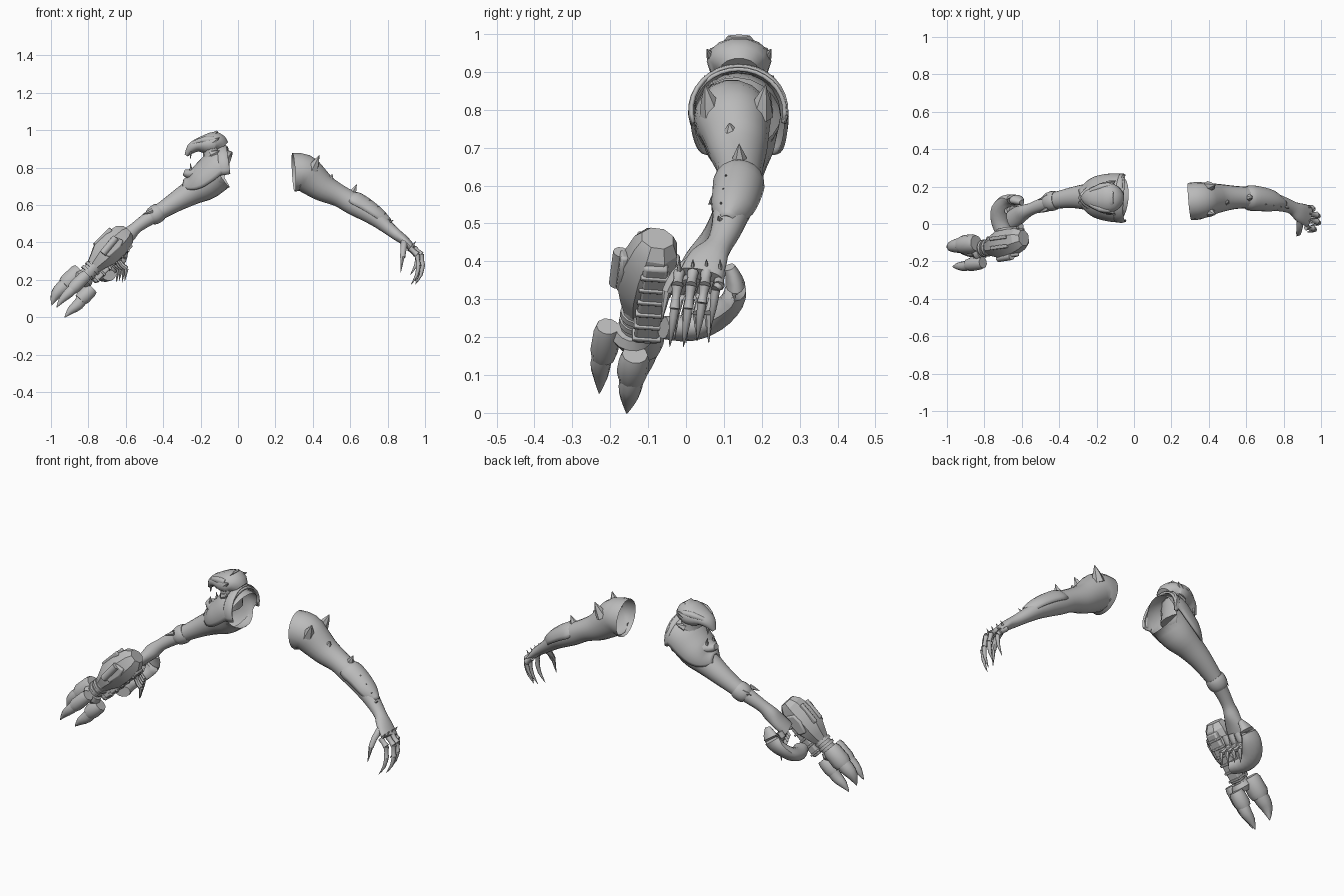
import bpy, bmesh, math
from mathutils import Vector as V, Matrix

grey = bpy.data.materials.new("grey")
grey.diffuse_color = (0.5, 0.5, 0.5, 1)


def finish(name, bm, bevel=0.0, angle=45):
    bmesh.ops.recalc_face_normals(bm, faces=bm.faces)
    me = bpy.data.meshes.new(name)
    bm.to_mesh(me)
    bm.free()
    ob = bpy.data.objects.new(name, me)
    bpy.context.collection.objects.link(ob)
    me.materials.append(grey)
    if bevel:
        m = ob.modifiers.new("bevel", 'BEVEL')
        m.width, m.segments = bevel, 2
    bpy.ops.object.select_all(action='DESELECT')
    ob.select_set(True)
    bpy.context.view_layer.objects.active = ob
    bpy.ops.object.shade_smooth_by_angle(angle=math.radians(angle))
    return ob


def resample(rows, steps):
    """Catmull-Rom through rows of numbers."""
    p = [rows[0]] + list(rows) + [rows[-1]]
    out = []
    for i in range(1, len(p) - 2):
        for s in range(steps):
            t = s / steps
            out.append([0.5 * (2*b + (c-a)*t + (2*a-5*b+4*c-d)*t*t + (3*b-a-3*c+d)*t**3)
                        for a, b, c, d in zip(p[i-1], p[i], p[i+1], p[i+2])])
    return out + [list(rows[-1])]


def loft(name, rows, n=14, ref=(0, 1, 0), arc=None, open_start=False, steps=3, mat=None, thick=0, rot=0, angle=45):
    """Rows are x, y, z, side radius, up radius; arc limits the ring to a shell."""
    rows = [list(r) if len(r) == 5 else list(r) + [r[3]] for r in rows]
    rows = resample(rows, steps)
    pts = [V(r[:3]) for r in rows]
    bm, rings = bmesh.new(), []
    a0, a1 = arc or (rot, rot + 2 * math.pi)
    k = n + 1 if arc else n
    for i, r in enumerate(rows):
        t = (pts[min(i+1, len(pts)-1)] - pts[max(i-1, 0)]).normalized()
        s = V(ref) - t * t.dot(V(ref))
        s.normalize()
        u = s.cross(t)
        if u.z < 0:
            u = -u
        ring = []
        for j in range(k):
            a = a0 + (a1 - a0) * j / n
            ring.append(bm.verts.new(pts[i] + s * math.cos(a) * max(r[3], .001) + u * math.sin(a) * max(r[4], .001)))
        rings.append(ring)
    for A, B in zip(rings, rings[1:]):
        for j in range(n):
            bm.faces.new((A[j], A[(j+1) % k], B[(j+1) % k], B[j]))
    if not arc:
        if not open_start:
            bm.faces.new(rings[0])
        bm.faces.new(rings[-1])
    if mat:
        bm.transform(mat)
    ob = finish(name, bm, 0, angle)
    if thick:
        m = ob.modifiers.new("shell", 'SOLIDIFY')
        m.thickness, m.offset = thick, 0
    return ob


def spike(name, base, tip, r, n=6, mat=None):
    b, t = V(base), V(tip)
    m = b.lerp(t, .5)
    ref = (0, 1, 0) if abs((t - b).normalized().y) < .8 else (0, 0, 1)
    return loft(name, [(*b, r), (*m, r * .6), (*t, .001)], n, ref, steps=1, mat=mat)


def block(name, prof, y0, y1, mat, bevel=.008):
    """Extrude a length/height profile across the width."""
    bm = bmesh.new()
    a = [bm.verts.new((x, y0, z)) for x, z in prof]
    b = [bm.verts.new((x, y1, z)) for x, z in prof]
    bm.faces.new(a)
    bm.faces.new(b)
    for i in range(len(a)):
        j = (i + 1) % len(a)
        bm.faces.new((a[i], a[j], b[j], b[i]))
    bm.transform(mat)
    return finish(name, bm, bevel, 30)


def rect(x0, x1, z0, z1):
    return [(x0, z0), (x1, z0), (x1, z1), (x0, z1)]


# ---- clawed bare arm ----
loft("bare_arm", [(.297, .12, .775, .10, .105), (.35, .125, .773, .10, .10), (.40, .132, .735, .088, .09),
                  (.46, .138, .69, .076, .075), (.54, .142, .65, .062, .06), (.61, .14, .61, .058, .06),
                  (.68, .132, .57, .057, .055), (.74, .12, .53, .05, .047), (.80, .105, .48, .04, .036),
                  (.85, .085, .44, .036, .03), (.89, .06, .41, .052, .026), (.935, .04, .365, .058, .02)],
     18, open_start=True)
loft("elbow_plate", [(.57, .142, .645, .03, .03), (.61, .14, .612, .062, .062), (.67, .135, .58, .062, .06),
                     (.74, .122, .535, .052, .05), (.79, .108, .493, .02, .038)], 10,
     arc=(-.1, math.pi + .1), thick=.008)
spike("elbow_spike", (.60, .142, .64), (.635, .14, .71), .03)
spike("upper_arm_spike", (.48, .12, .72), (.505, .115, .765), .035)
for y, yt in ((.07, .05), (.195, .21)):
    spike("shoulder_spike", (.395, y, .785), (.435, yt, .866), .035)
for i in range(4):
    f = i / 3
    spike("forearm_spike", (.67 + .13*f, .11 - .015*f, .60 - .10*f), (.71 + .12*f, .105 - .02*f, .63 - .11*f), .013, 4)
    y = .09 - .036 * i
    spike("knuckle_spike", (.93, y, .375), (.95, y, .405), .008, 5)
    ox = (-.015, .01, .012, -.01)[i]
    drop = (.05, .015, 0, .0)[i]
    # finger bones, then the claw at the tip
    a, b, c, d = (V((.93 + ox, y, .37)), V((.968 + ox, y - .005, .335)), V((.975 + ox, y - .012, .275 + drop)),
                  V((.935 + ox, y - .025, .175 + drop)))
    loft("finger_base", [(*a, .016), (*a.lerp(b, .5), .013), (*b, .017)], 8, steps=2)
    loft("finger_middle", [(*b, .015), (*b.lerp(c, .5), .011), (*c, .014)], 8, steps=2)
    loft("finger_claw", [(*c, .012), (*(c.lerp(d, .5) + V((.01, 0, 0))), .009), (*d, .001)], 8, steps=2)
loft("thumb", [(.89, .02, .40, .02), (.885, -.025, .365, .016), (.88, -.05, .32, .014)], 8, steps=2)
spike("thumb_claw", (.88, -.05, .325), (.87, -.065, .24), .012)

# ---- sleeved arm ----
loft("sleeve", [(-.07, .135, .782, .115, .11), (-.105, .138, .784, .112, .108), (-.17, .142, .715, .095, .09),
                (-.24, .145, .672, .074, .07), (-.32, .142, .625, .058, .056), (-.40, .13, .575, .047, .045),
                (-.46, .118, .538, .042, .04)], 20, open_start=True)
loft("cuff", [(-.415, .128, .567, .048, .046), (-.43, .125, .557, .053, .051), (-.455, .118, .54, .051, .049),
              (-.47, .114, .53, .042, .04)], 16, steps=2)
for y in (.08, .15):
    spike("cuff_tab", (-.46, y, .57), (-.51, y - .02, .55), .014)
loft("forearm", [(-.44, .12, .55, .042), (-.50, .10, .512, .036), (-.55, .08, .475, .033), (-.585, .065, .44, .04),
                 (-.62, .045, .40, .052, .032), (-.66, .02, .355, .05, .025)], 14)
for i in range(4):
    y, x = .08 - .03 * i, -.65 + .015 * i
    a, b, c = V((x, y, .36)), V((x - .03, y - .01, .30)), V((x + .01, y - .02, .26))
    loft("grip_finger", [(*a, .018), (*b, .014), (*c, .013)], 8, steps=2)
    spike("grip_claw", c, (-.65 + .015 * i, y - .02, .185 + .01 * (i % 2)), .012)

# ---- shoulder plate ----
loft("shoulder_plate", [(-.055, .138, .795, .122, .112), (-.09, .14, .79, .126, .112), (-.14, .142, .75, .122, .105),
                        (-.20, .145, .71, .108, .092), (-.25, .146, .695, .08, .07), (-.295, .146, .70, .03, .035)],
     18, arc=(-.2, math.pi + .2), thick=.01)
loft("shoulder_rim", [(-.05, .138, .80, .122, .115), (-.065, .138, .798, .128, .12), (-.085, .14, .795, .124, .114)],
     18, arc=(-.3, math.pi + .3), thick=.01)

# ---- beast skull on the plate ----
loft("skull", [(-.085, .14, .905, .05, .045), (-.115, .14, .93, .08, .06), (-.16, .14, .925, .084, .058),
               (-.215, .14, .92, .062, .037), (-.25, .14, .90, .042, .028), (-.277, .14, .865, .014, .01)], 14)
loft("skull_neck", [(-.14, .14, .92, .075, .05), (-.142, .14, .86, .08, .045), (-.15, .14, .79, .09, .06)], 12)
loft("lower_jaw", [(-.15, .14, .80, .09, .03), (-.21, .14, .78, .075, .03), (-.255, .14, .765, .055, .028),
                   (-.29, .14, .775, .02, .016)], 12)
loft("skull_crest", [(-.16, .14, .96, .05, .02), (-.13, .14, .975, .045, .015), (-.11, .14, .995, .03, .005)], 8)
for s in (-1, 1):
    y = lambda v: .14 + s * v
    loft("brow", [(-.13, y(.065), .95, .016), (-.18, y(.058), .948, .018), (-.235, y(.035), .93, .012)], 8, steps=2)
    spike("side_horn", (-.14, y(.065), .93), (-.10, y(.085), .96), .02)
    spike("cheek_horn", (-.14, y(.07), .87), (-.10, y(.092), .89), .022)
    spike("upper_fang", (-.25, y(.025), .90), (-.255, y(.025), .845), .01)
    spike("lower_fang", (-.25, y(.03), .78), (-.255, y(.028), .825), .01)

# ---- claw gun, laid out along its barrel ----
d = V((-.70, -.10, -.70)).normalized()
up = V((-.7, 0, .7)).normalized()
side = up.cross(d).normalized()
if side.y < 0:
    side = -side
up = d.cross(side).normalized()
if up.z < 0:
    up = -up
G = Matrix((d, side, up)).transposed().to_4x4()
G.translation = V((-.68, -.10, .37))

loft("gun_body", [(-.13, .012, .0, .045, .04), (-.10, .01, .0, .062, .068), (-.03, .0, .0, .076, .083),
                  (.05, -.005, .0, .076, .08), (.10, -.008, -.003, .06, .058), (.135, -.01, -.005, .045, .045)],
     8, steps=1, mat=G, rot=math.pi / 8, angle=25)
for s in (-1, 1):
    y = s * .068
    block("side_panel", [(-.07, -.02), (-.05, .03), (.0, .035), (.06, .015), (.05, -.03), (-.03, -.035)],
          y - .012, y + .012, G)
    block("top_rail", rect(-.07, .05, .06, .084), s * .025 - .01, s * .025 + .01, G, .005)
block("magazine", rect(-.09, .19, -.078, -.03), -.02, .045, G, .008)
for i in range(6):
    x = -.06 + .045 * i
    block("magazine_rib", rect(x, x + .012, -.083, -.025), -.025, .05, G, .003)
loft("sight_tube", [(-.05, -.078, .02, .02), (.06, -.078, .01, .02)], 10, steps=1, mat=G)
loft("barrel", [(.08, -.01, -.005, .042), (.24, -.015, -.01, .038)], 14, steps=1, mat=G)
for x in (.14, .17):
    loft("barrel_ring", [(x, -.012, -.006, .047), (x + .016, -.012, -.006, .047)], 14, steps=1, mat=G)
loft("claw_hub", [(.20, -.02, -.015, .045), (.225, -.02, -.015, .055), (.25, -.02, -.015, .04)], 14, steps=1, mat=G)
# three claws set around the muzzle: housing centre, radius, start, tip
for y, z, r, x, ty, tz in ((.018, .03, .05, .20, .018, .007), (-.087, -.01, .035, .20, -.085, -.02),
                           (-.012, -.082, .04, .225, -.012, -.088)):
    loft("claw_housing", [(x, y, z, r * .85), (x + .02, y, z, r), (.29, y, z, r * 1.05), (.315, y, z, r * .9)], 10,
         steps=1, mat=G)
    loft("claw", [(.29, y, z, r * .8), (.34, y * 1.05, z * 1.1, r * .78), (.39, y, z * 1.03, r * .55),
                  (.44, ty, tz, .002)], 10, steps=2, mat=G)
    loft("claw_strut", [(.215, -.02, -.015, .014), (.25, y, z, .014)], 8, (0, 0, 1), steps=1, mat=G)
# curved hand guard
loft("hand_guard", [(-.69, -.06, .225, .04, .03), (-.715, .01, .225, .048, .036), (-.71, .075, .25, .055, .036),
                    (-.665, .122, .295, .055, .032), (-.63, .13, .34, .045, .026), (-.60, .115, .385, .015, .015)],
     12, (1, 0, 0))
